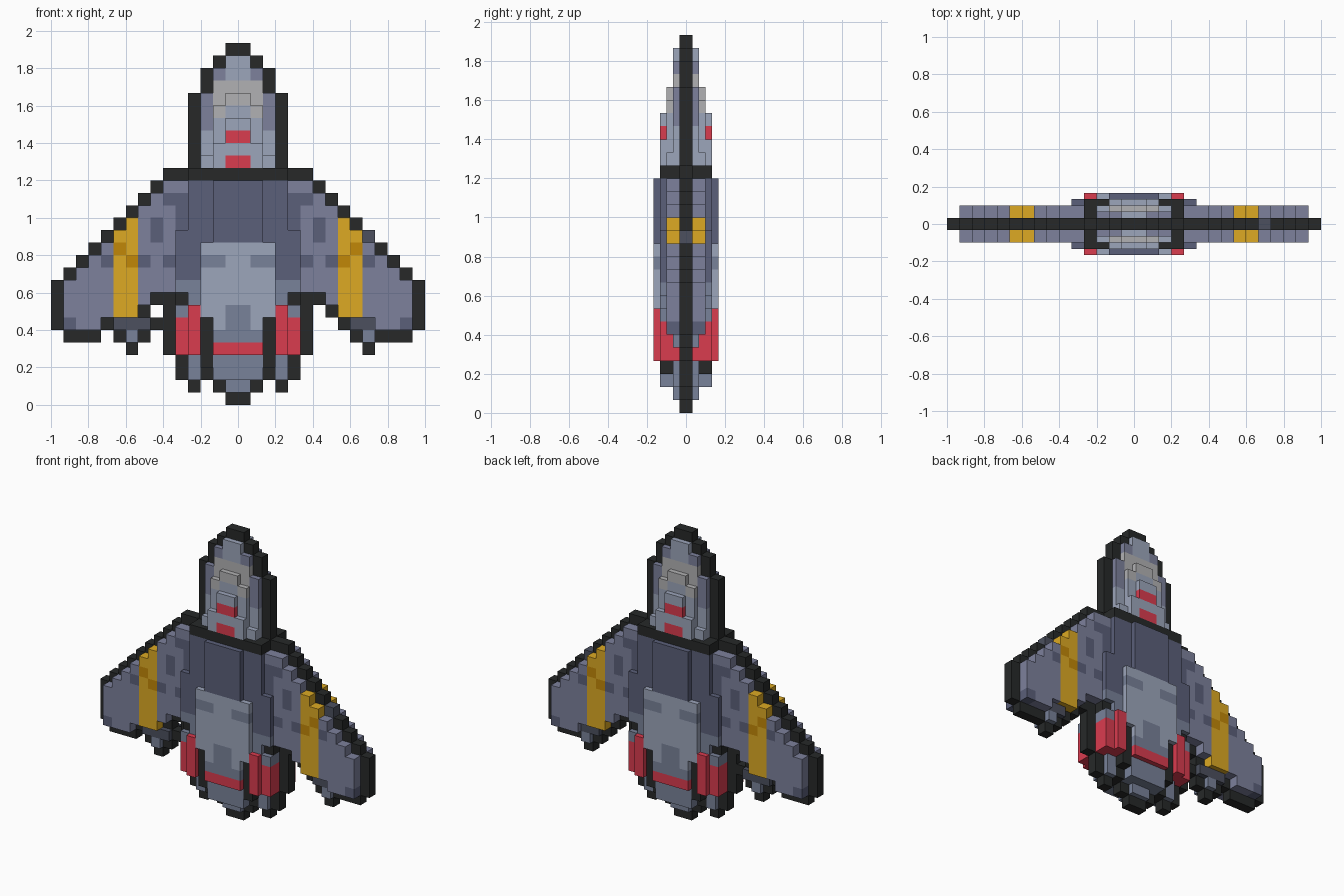
import bpy, bmesh
from mathutils import Matrix, Vector

if "Cube" in bpy.data.objects:
    bpy.data.objects.remove(bpy.data.objects["Cube"])

S = 2 / 30          # block size; depth is counted in half blocks each side of y = 0


def material(name, code):
    m = bpy.data.materials.new(name)
    rgb = [(int(code[i:i + 2], 16) / 255) ** 2.2 for i in (0, 2, 4)]
    m.diffuse_color = (*rgb, 1)
    m.use_nodes = True
    m.node_tree.nodes["Principled BSDF"].inputs["Base Color"].default_value = m.diffuse_color
    return m


BLACK = material("black", "2b2d2d")
DARK = material("dark_slate", "5b6079")
PURPLE = material("wing_slate", "7c809b")
MID = material("mid_slate", "788198")
LIGHT = material("light_slate", "9ba4b9")
GREY = material("warm_grey", "b0b0b2")
RED = material("red", "d93e50")
YELLOW = material("yellow", "dca828")
AMBER = material("amber", "c08610")
SHADE = material("shade", "4d515f")


def part(name, mat, depth, rects, sides=(-1, 1)):
    """Blocks given as (first column, last column, first row, last row) from the centre line."""
    bm = bmesh.new()
    for k0, k1, r0, r1 in rects:
        spans = [(k0, k1 + 1) if s > 0 else (-k1 - 1, -k0) for s in sides]
        if k0 == 0:
            spans = [(-k1 - 1, k1 + 1)]
        for a, b in spans:
            size = Vector(((b - a) * S, depth * S, (r1 + 1 - r0) * S))
            mid = Vector(((a + b) * S / 2, 0, (r0 + r1 + 1) * S / 2))
            bmesh.ops.create_cube(bm, size=1, matrix=Matrix.Translation(mid) @ Matrix.Diagonal((*size, 1)))
    me = bpy.data.meshes.new(name)
    bm.to_mesh(me)
    bm.free()
    me.materials.append(mat)
    ob = bpy.data.objects.new(name, me)
    bpy.context.collection.objects.link(ob)


# Nose outline and nose blocks, thickening downwards
part("nose_outline", BLACK, 1, [(0, 0, 28, 28), (1, 1, 27, 27), (2, 2, 25, 26), (3, 3, 19, 24)])
part("nose_tip", LIGHT, 2, [(0, 0, 26, 27)])
part("nose_tip_sides", PURPLE, 2, [(1, 1, 26, 26), (2, 2, 22, 24)])
part("nose_window", GREY, 2, [(0, 1, 25, 25), (1, 1, 24, 24)])
part("nose_window_ridge", GREY, 3, [(0, 0, 24, 24), (1, 1, 23, 23)])
part("nose_middle", LIGHT, 3, [(0, 0, 23, 23), (1, 1, 21, 22), (2, 2, 19, 19)])
part("nose_side", LIGHT, 2, [(2, 2, 20, 21)])
part("nose_front", LIGHT, 4, [(0, 0, 22, 22), (0, 1, 20, 20), (1, 1, 19, 19)])
part("nose_red_marks", RED, 4, [(0, 0, 21, 21), (0, 0, 19, 19)])

# Collar between nose and body
part("collar", BLACK, 4, [(0, 3, 18, 18)])
part("collar_ends", BLACK, 1, [(4, 5, 18, 18)])

# Body
part("chest", DARK, 5, [(0, 1, 13, 17)])
part("chest_sides", DARK, 4, [(2, 3, 13, 17), (3, 3, 10, 12), (4, 4, 10, 13)])
part("belly", LIGHT, 5, [(0, 2, 12, 12), (0, 0, 11, 11), (0, 2, 8, 10), (1, 2, 7, 7), (1, 1, 6, 6)])
part("belly_marks", MID, 5, [(1, 2, 11, 11), (0, 0, 6, 7), (0, 1, 5, 5)])
part("belly_red_band", RED, 5, [(0, 1, 4, 4)])
part("body_side", MID, 4, [(3, 3, 8, 9), (4, 4, 7, 7), (4, 4, 9, 9)])
part("body_side_notch", BLACK, 3, [(4, 4, 8, 8)])

# Engine pods and tail
part("pod_inner", RED, 5, [(3, 3, 4, 7)])
part("pod_outer", RED, 4, [(4, 4, 4, 6)])
part("pod_outline", BLACK, 1, [(5, 5, 4, 8), (4, 4, 2, 3), (3, 3, 1, 1)])
part("tail_frame", BLACK, 4, [(2, 2, 3, 6)])
part("tail_frame_tip", BLACK, 2, [(2, 2, 2, 2)])
part("tail", MID, 4, [(0, 1, 2, 3)])
part("tail_nozzle", MID, 2, [(3, 3, 2, 3), (0, 0, 1, 1)])
part("tail_outline", BLACK, 1, [(0, 0, 0, 0), (1, 1, 1, 1)])

# Wings: stepped fill, yellow stripe and thin black border
wing_dark = [(4, 4, 14, 16), (5, 5, 16, 16), (6, 6, 13, 14), (7, 7, 11, 11), (5, 5, 11, 11),
             (10, 10, 11, 11), (13, 13, 6, 6)]
dark_cells = {(k, r) for a, b, c, d in wing_dark for k in range(a, b + 1) for r in range(c, d + 1)}
fill = []
for r in range(6, 18):
    outer = min(22 - r, 13)
    first = 4 if r > 13 else 5 if r > 8 else 7 if r == 8 else 11 if r == 6 else 10
    for k in range(first, outer + 1):
        if k not in (8, 9) and (k, r) not in dark_cells:
            fill.append((k, k, r, r))
part("wing", PURPLE, 3, fill)
part("wing_dark_panels", DARK, 3, wing_dark)
part("wing_stripe", YELLOW, 3, [(8, 8, 12, 14), (8, 8, 7, 10), (9, 9, 13, 13), (9, 9, 7, 11)])
part("wing_stripe_shade", AMBER, 3, [(8, 8, 11, 11), (9, 9, 12, 12)])
part("wing_border", BLACK, 1, [(23 - r, 23 - r, r, r) for r in range(10, 18) if r != 13]
     + [(14, 14, 6, 9), (11, 13, 5, 5), (6, 6, 8, 8), (7, 7, 7, 7)])
part("wing_border_left", BLACK, 1, [(10, 10, 13, 13)], (-1,))
part("wing_border_right", SHADE, 1, [(10, 10, 13, 13)], (1,))

# Wing guns, placed differently on each side
part("gun_left_outline", BLACK, 1, [(10, 10, 6, 6), (9, 9, 5, 5), (7, 7, 5, 5), (8, 8, 4, 4), (6, 6, 6, 6)], (-1,))
part("gun_left_base", SHADE, 2, [(7, 9, 6, 6)], (-1,))
part("gun_left_barrel", MID, 2, [(8, 8, 5, 5)], (-1,))
part("gun_right_outline", BLACK, 1, [(8, 8, 6, 6), (9, 9, 5, 5), (10, 10, 4, 4)], (1,))
part("gun_right_base", SHADE, 2, [(9, 10, 6, 6)], (1,))
part("gun_right_barrel", MID, 2, [(10, 10, 5, 5)], (1,))
